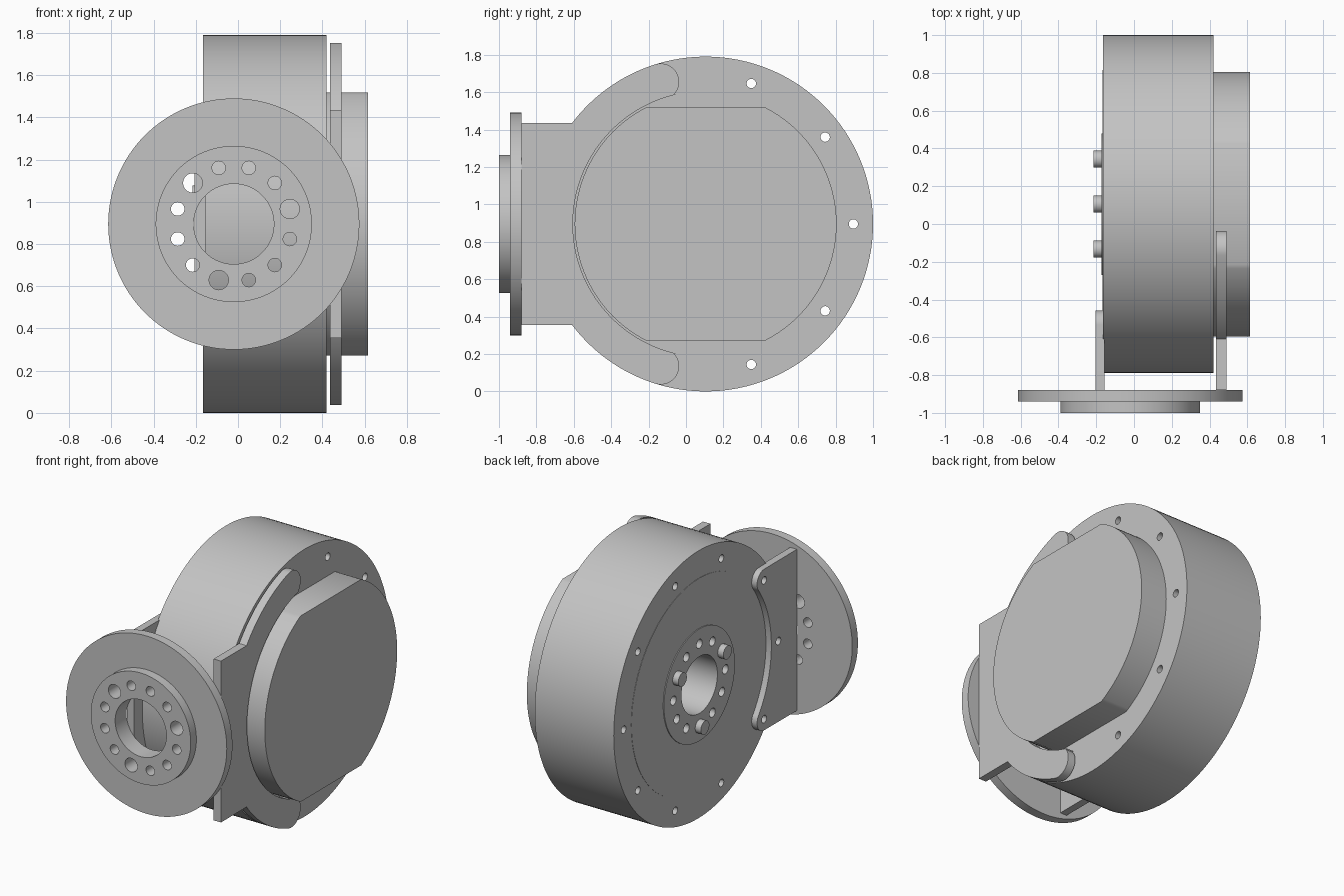
import bpy
from math import sin, cos, radians
from mathutils import Matrix

cube = bpy.data.objects.get("Cube")
if cube:
    bpy.data.objects.remove(cube, do_unlink=True)

grey = bpy.data.materials.new("machined grey")
grey.use_nodes = True
grey.diffuse_color = (0.55, 0.55, 0.55, 1)
bsdf = grey.node_tree.nodes["Principled BSDF"]
bsdf.inputs["Base Color"].default_value = (0.55, 0.55, 0.55, 1)
bsdf.inputs["Roughness"].default_value = 0.6

# Local profile axes (u, v, depth) mapped to the drum axis (+x) and flange axis (-y)
DRUM = Matrix(((0, 0, 1, 0), (1, 0, 0, 0.105), (0, 1, 0, 0.895), (0, 0, 0, 1)))
FRONT = Matrix(((1, 0, 0, -0.02), (0, 0, -1, 0), (0, 1, 0, 0.895), (0, 0, 0, 1)))


def arc(r, start, end, centre=(0, 0), steps=32):
    """Points along an arc, angles in degrees."""
    angles = [radians(start + (end - start) * i / steps) for i in range(steps + 1)]
    return [(centre[0] + r * cos(a), centre[1] + r * sin(a)) for a in angles]


def circle(r, centre=(0, 0), steps=128):
    return arc(r, 0, 360, centre, steps)[:-1]


def polar(r, degrees):
    return r * cos(radians(degrees)), r * sin(radians(degrees))


def hole_ring(r, pitch, angles):
    return [circle(r, polar(pitch, a), 24) for a in angles]


def mirrored(half):
    """Complete an outline that is symmetric about v = 0."""
    return half + [(u, -v) for u, v in reversed(half)]


def extrude(name, frame, near, far, outline, holes=()):
    """Extrude a flat outline with holes from near to far along the frame axis."""
    curve = bpy.data.curves.new(name + " profile", "CURVE")
    curve.dimensions = "2D"
    curve.fill_mode = "BOTH"
    curve.extrude = (far - near) / 2
    for loop in [outline, *holes]:
        spline = curve.splines.new("POLY")
        spline.points.add(len(loop) - 1)
        for point, (u, v) in zip(spline.points, loop):
            point.co = (u, v, 0, 1)
        spline.use_cyclic_u = True
    temp = bpy.data.objects.new(name + " profile", curve)
    bpy.context.collection.objects.link(temp)
    graph = bpy.context.evaluated_depsgraph_get()
    mesh = bpy.data.meshes.new_from_object(temp.evaluated_get(graph))
    bpy.data.objects.remove(temp, do_unlink=True)
    bpy.data.curves.remove(curve)

    mesh.transform(frame @ Matrix.Translation((0, 0, (near + far) / 2)))
    mesh.materials.clear()
    mesh.materials.append(grey)
    part = bpy.data.objects.new(name, mesh)
    bpy.context.collection.objects.link(part)
    bpy.ops.object.select_all(action="DESELECT")
    part.select_set(True)
    bpy.context.view_layer.objects.active = part
    # Weld caps to walls and make normals point outward
    bpy.ops.object.mode_set(mode="EDIT")
    bpy.ops.mesh.select_all(action="SELECT")
    bpy.ops.mesh.remove_doubles(threshold=0.0001)
    bpy.ops.mesh.normals_make_consistent(inside=False)
    bpy.ops.object.mode_set(mode="OBJECT")
    bpy.ops.object.shade_smooth_by_angle(angle=radians(30))
    return part


# Drum housing with through bolt holes, and its inner core
extrude("drum_housing", DRUM, -0.165, 0.42, circle(0.895),
        [circle(0.71)] + hole_ring(0.025, 0.79, range(0, 360, 36)))
extrude("drum_core", DRUM, -0.167, 0.42, circle(0.71), [circle(0.375)])

# Output hub: open bore, small holes and three dowel pins
pins = (30, 150, 270)
extrude("output_hub", DRUM, -0.173, 0.42, circle(0.375),
        [circle(0.19)] + hole_ring(0.03, 0.275, [a for a in range(0, 360, 30) if a not in pins]))
for i, a in enumerate(pins):
    extrude(f"dowel_pin_{i + 1}", DRUM, -0.215, -0.1, circle(0.045, polar(0.275, a), 32))

# Motor cap: round with flats at top and bottom
extrude("motor_cap", DRUM, 0.42, 0.615,
        arc(0.70, -62.8, 62.8, steps=64) + arc(0.70, 117.2, 242.8, steps=64))

# Left bracket: curved arms hugging the cap
left_half = ([(-0.985, 0.54)] + arc(0.895, 142.9, 107.5)
             + arc(0.098, 107.5, -40, (-0.24, 0.76))[1:] + arc(0.71, 103, 179.5))
extrude("left_bracket", DRUM, 0.435, 0.49, mirrored(left_half))

# Right bracket: bolted plate with rounded lugs
right_half = ([(-0.985, 0.54)] + arc(0.075, 90, -36, polar(0.79, 144))
              + arc(0.715, 144, 179.5)[1:])
extrude("right_bracket", DRUM, -0.205, -0.155, mirrored(right_half),
        hole_ring(0.025, 0.79, (144, 180, 216)))

# Front mounting flange and raised hub sharing one hole pattern
large = (15, 135, 255)
pattern = ([circle(0.19)] + hole_ring(0.046, 0.275, large)
           + hole_ring(0.032, 0.275, [a for a in range(15, 360, 30) if a not in large]))
extrude("front_flange", FRONT, 0.88, 0.94, circle(0.595), pattern)
extrude("front_hub", FRONT, 0.94, 1.0, circle(0.37), pattern)
